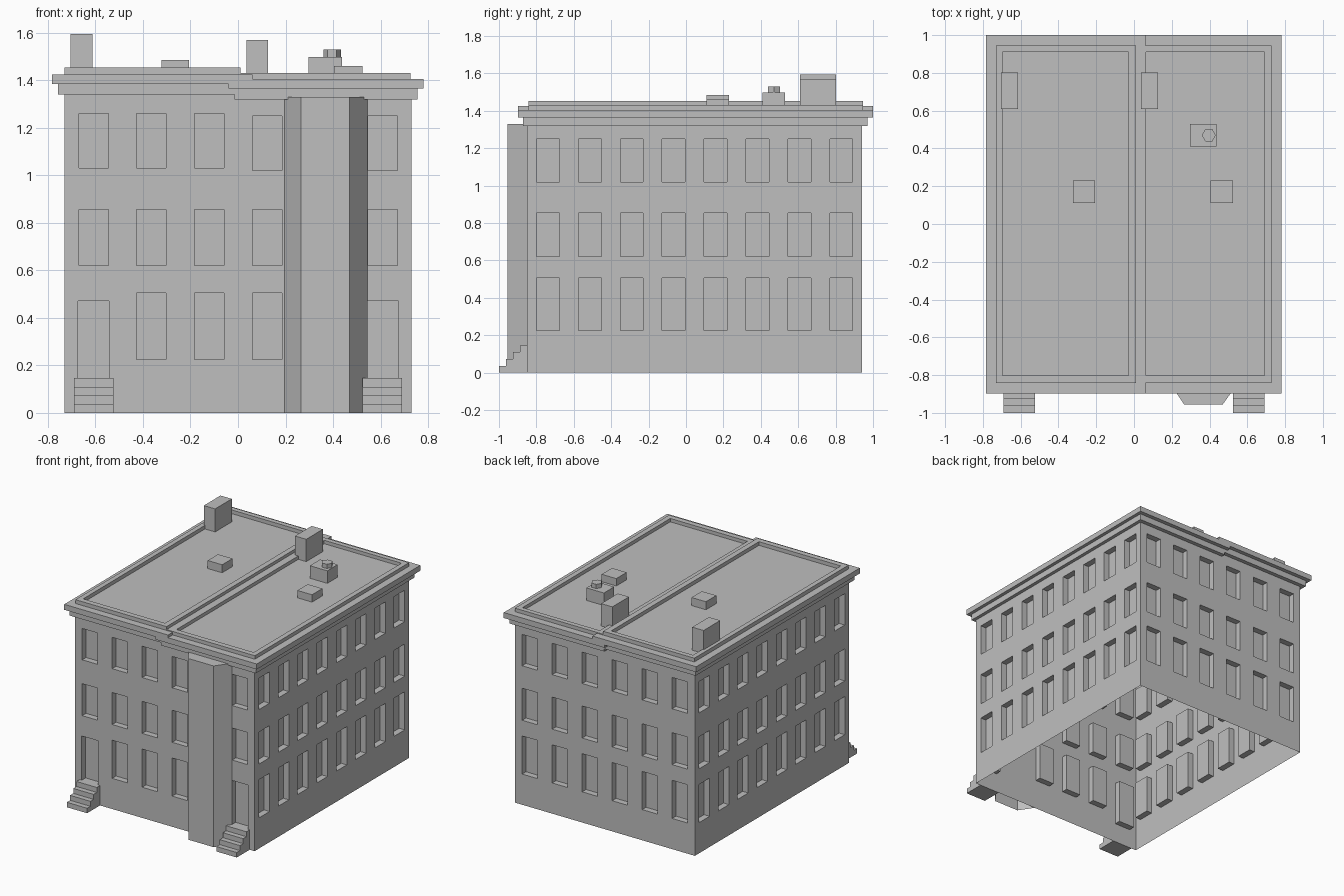
import bpy
import bmesh
from mathutils import Vector

cube = bpy.data.objects.get("Cube")
if cube:
    bpy.data.objects.remove(cube, do_unlink=True)

# Single plain grey
GREY = (0.52, 0.52, 0.52, 1.0)
grey = bpy.data.materials.new("plain_grey")
grey.use_nodes = True
grey.diffuse_color = GREY
grey.node_tree.nodes["Principled BSDF"].inputs["Base Color"].default_value = GREY


def finish(name, bm):
    mesh = bpy.data.meshes.new(name)
    bm.to_mesh(mesh)
    bm.free()
    mesh.materials.append(grey)
    obj = bpy.data.objects.new(name, mesh)
    bpy.context.scene.collection.objects.link(obj)
    return obj


def quad(bm, points):
    bm.faces.new([bm.verts.new(p) for p in points])


def box(name, x, y, z):
    bm = bmesh.new()
    bmesh.ops.create_cube(bm, size=1)
    for v in bm.verts:
        v.co = [lo + (c + 0.5) * (hi - lo) for c, (lo, hi) in zip(v.co, (x, y, z))]
    return finish(name, bm)


def prism(name, outline, axis, length, cap_start=True):
    """Extrude a closed outline along an axis."""
    bm = bmesh.new()
    face = bm.faces.new([bm.verts.new(p) for p in outline])
    out = bmesh.ops.extrude_face_region(bm, geom=[face], use_keep_orig=True)
    moved = [g for g in out["geom"] if isinstance(g, bmesh.types.BMVert)]
    bmesh.ops.translate(bm, verts=moved, vec=Vector(axis) * length)
    bmesh.ops.recalc_face_normals(bm, faces=bm.faces)
    if not cap_start:
        bmesh.ops.delete(bm, geom=[face], context="FACES_ONLY")
    return finish(name, bm)


# Walls: thin shell, open below, with recessed openings
X0, X1, Y0, Y1, WALL_TOP = -0.73, 0.73, -0.85, 0.94, 1.34
RECESS = 0.045
LOWER, MIDDLE = (0.225, 0.505), (0.62, 0.855)
UPPER_LEFT, UPPER_RIGHT = (1.03, 1.26), (1.02, 1.25)
DOOR = (0.145, 0.47)


def wall(bm, origin, along, width, holes):
    origin, along, up = Vector(origin), Vector(along), Vector((0, 0, 1))
    inward = -along.cross(up) * RECESS
    us = sorted({0, width} | {u for h in holes for u in h[:2]})
    zs = sorted({0, WALL_TOP} | {z for h in holes for z in h[2:]})

    def is_hole(i, j):
        if not (0 <= i < len(us) - 1 and 0 <= j < len(zs) - 1):
            return False
        u, z = (us[i] + us[i + 1]) / 2, (zs[j] + zs[j + 1]) / 2
        return any(a < u < b and c < z < d for a, b, c, d in holes)

    for i in range(len(us) - 1):
        for j in range(len(zs) - 1):
            ring = [origin + along * us[i + a] + up * zs[j + b]
                    for a, b in ((0, 0), (1, 0), (1, 1), (0, 1))]
            if not is_hole(i, j):
                quad(bm, ring)
                continue
            quad(bm, [p + inward for p in ring])
            sides = ((0, -1), (1, 0), (0, 1), (-1, 0))
            for k, (di, dj) in enumerate(sides):
                if not is_hole(i + di, j + dj):
                    p, q = ring[k], ring[(k + 1) % 4]
                    quad(bm, [p, q, q + inward, p + inward])


def column(centre, half, rows):
    return [(round(centre - half, 4), round(centre + half, 4), *r) for r in rows]


front_holes, back_holes, east_holes, west_holes = [], [], [], []
for i in range(6):
    x = -0.608 + 0.2436 * i
    upper = UPPER_LEFT if x < 0 else UPPER_RIGHT
    if i in (0, 5):
        front_holes += column(x - X0, 0.062, (MIDDLE, upper))
        front_holes += column(x - X0, 0.066, (DOOR,))
    elif i != 4:  # this bay of the front is behind the projecting shaft
        front_holes += column(x - X0, 0.062, (LOWER, MIDDLE, upper))
    back_holes += column(X1 - x, 0.062, (LOWER, MIDDLE, upper))
for i in range(8):
    y = -0.738 + 0.224 * i
    east_holes += column(y - Y0, 0.061, (LOWER, MIDDLE, UPPER_RIGHT))
    west_holes += column(Y1 - y, 0.061, (LOWER, MIDDLE, UPPER_LEFT))

bm = bmesh.new()
wall(bm, (X0, Y0, 0), (1, 0, 0), X1 - X0, front_holes)
wall(bm, (X1, Y0, 0), (0, 1, 0), Y1 - Y0, east_holes)
wall(bm, (X1, Y1, 0), (-1, 0, 0), X1 - X0, back_holes)
wall(bm, (X0, Y1, 0), (0, -1, 0), Y1 - Y0, west_holes)
bmesh.ops.remove_doubles(bm, verts=bm.verts, dist=0.0005)
finish("walls", bm)

# Projecting shaft with chamfered sides, open below
shaft = [(0.195, Y0, 0), (0.265, -0.955, 0), (0.47, -0.955, 0), (0.545, Y0, 0)]
prism("front_shaft", shaft, (0, 0, 1), 1.33, cap_start=False)

# Entrance steps
STEP_Z, STEP_Y = 0.0365, 0.0375
for name, x in (("right_steps", -0.69), ("left_steps", 0.525)):
    profile = [(x, Y0, 0)]
    for i in range(4):
        y = -1 + i * STEP_Y
        profile += [(x, y, i * STEP_Z), (x, y, (i + 1) * STEP_Z)]
    profile.append((x, Y0, 4 * STEP_Z))
    prism(name, profile, (1, 0, 0), 0.165)


# Cornice and roof: the two halves differ slightly in height
def parapet(name, outer, inner, base, top):
    """Rim around a sunken flat roof, lofted from rectangular rings."""
    bm = bmesh.new()
    rings = []
    for (xa, xb, ya, yb), z in ((outer, base), (outer, top), (inner, top), (inner, base + 0.001)):
        rings.append([bm.verts.new(p) for p in
                      ((xa, ya, z), (xb, ya, z), (xb, yb, z), (xa, yb, z))])
    for a, b in zip(rings, rings[1:]):
        for k in range(4):
            n = (k + 1) % 4
            bm.faces.new((a[k], a[n], b[n], b[k]))
    bm.faces.new(rings[-1])
    finish(name, bm)


LOW_Y, HIGH_Y = (-0.872, 0.97), (-0.897, 1.0)
box("right_lower_cornice", (-0.757, 0.0), LOW_Y, (1.34, 1.385))
box("right_upper_cornice", (-0.783, 0.06), HIGH_Y, (1.385, 1.425))
box("left_lower_cornice", (-0.015, 0.755), LOW_Y, (1.32, 1.365))
box("left_upper_cornice", (-0.04, 0.78), HIGH_Y, (1.365, 1.405))
parapet("right_roof", (-0.73, 0.01, -0.843, 0.946), (-0.695, -0.03, -0.803, 0.91), 1.425, 1.453)
parapet("left_roof", (0.008, 0.727, -0.843, 0.946), (0.063, 0.69, -0.803, 0.91), 1.405, 1.431)

# Rooftop fittings
box("right_chimney", (-0.705, -0.613), (0.61, 0.803), (1.41, 1.595))
box("left_chimney", (0.036, 0.127), (0.61, 0.803), (1.39, 1.57))
box("right_hatch", (-0.323, -0.206), (0.11, 0.23), (1.41, 1.485))
box("left_hatch", (0.405, 0.524), (0.11, 0.23), (1.39, 1.46))
box("vent_base", (0.296, 0.438), (0.41, 0.53), (1.39, 1.498))
bm = bmesh.new()
bmesh.ops.create_cone(bm, cap_ends=True, segments=6, radius1=0.037, radius2=0.037, depth=0.04)
for v in bm.verts:
    v.co = (v.co.y + 0.396, v.co.x + 0.47, v.co.z + 1.509)
bmesh.ops.recalc_face_normals(bm, faces=bm.faces)
finish("vent_cap", bm)
